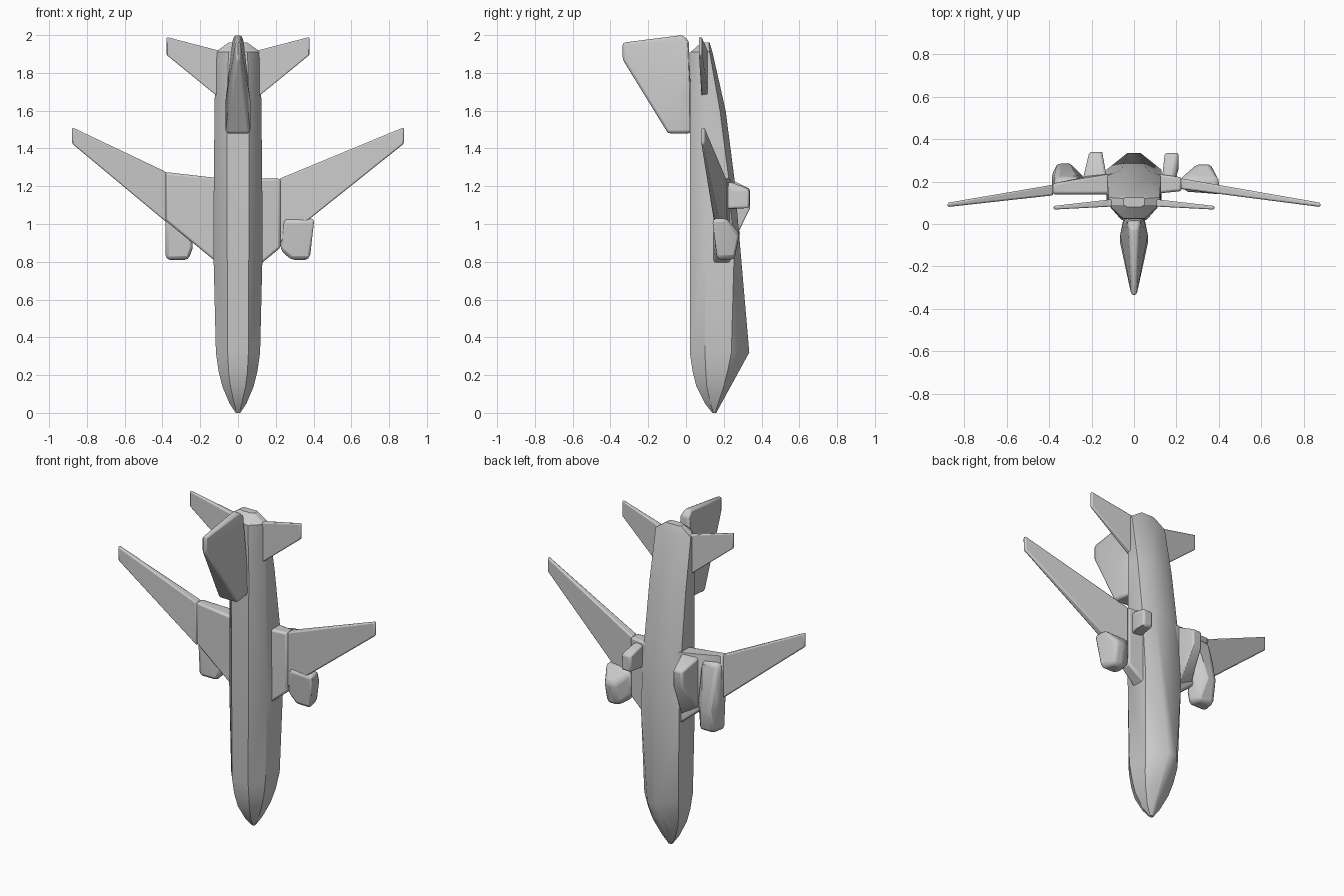
import bpy, bmesh


def hull(name, pts, bevel=0.01, mirror=False):
    """Convex solid around a few key points, with softened edges."""
    bm = bmesh.new()
    for p in pts:
        bm.verts.new(p)
    res = bmesh.ops.convex_hull(bm, input=bm.verts)
    junk = {v for v in res["geom_interior"] + res["geom_unused"]
            if isinstance(v, bmesh.types.BMVert)}
    bmesh.ops.delete(bm, geom=list(junk), context='VERTS')
    bmesh.ops.dissolve_limit(bm, angle_limit=0.03, verts=bm.verts, edges=bm.edges)
    bmesh.ops.recalc_face_normals(bm, faces=bm.faces)
    me = bpy.data.meshes.new(name)
    bm.to_mesh(me)
    bm.free()
    ob = bpy.data.objects.new(name, me)
    bpy.context.collection.objects.link(ob)
    if mirror:
        ob.modifiers.new("mirror", 'MIRROR').use_bisect_axis[0] = False
    if bevel:
        b = ob.modifiers.new("soft", 'BEVEL')
        b.width, b.segments, b.limit_method = bevel, 2, 'ANGLE'
        b.angle_limit = 0.5
    bpy.ops.object.select_all(action='DESELECT')
    ob.select_set(True)
    bpy.context.view_layer.objects.active = ob
    bpy.ops.object.shade_smooth_by_angle(angle=0.5)
    return ob


def both(pts):
    return [(s * x, y, z) for x, y, z in pts for s in (1, -1)]


def slab(sections):
    """Corner points of a wing: (x, y_min, y_max, z_low, z_high) per station."""
    pts = []
    for x, y0, y1, z0, z1 in sections:
        pts += [(x, y, z) for y in (y0, y1) for z in (z0, z1)]
    return pts


# Fuselage: (z, half width, back y, belly y, back half width, belly half width,
#            side corner y near back, side corner y near belly)
stations = [
    (0.00, 0.012, 0.14, 0.16, 0.006, 0.006, 0.145, 0.155),
    (0.05, 0.045, 0.10, 0.185, 0.02, 0.02, 0.13, 0.17),
    (0.14, 0.083, 0.055, 0.235, 0.04, 0.025, 0.11, 0.20),
    (0.22, 0.103, 0.035, 0.275, 0.05, 0.025, 0.105, 0.22),
    (0.32, 0.117, 0.02, 0.335, 0.055, 0.03, 0.10, 0.24),
    (0.85, 0.130, 0.02, 0.27, 0.06, 0.05, 0.10, 0.255),
    (1.25, 0.128, 0.02, 0.255, 0.06, 0.06, 0.10, 0.225),
    (1.60, 0.124, 0.02, 0.21, 0.06, 0.055, 0.10, 0.18),
    (1.91, 0.120, 0.025, 0.14, 0.05, 0.05, 0.09, 0.125),
    (1.96, 0.050, 0.08, 0.125, 0.03, 0.04, 0.09, 0.12),
]
body = []
for z, w, y0, y1, w0, w1, c0, c1 in stations:
    body += both([(w0, y0, z), (w1, y1, z), (w, c0, z), (w, c1, z)])
hull("fuselage", body, 0)

# Tail fin
hull("tail_fin", both([
    (0.012, -0.335, 1.96), (0.012, -0.335, 1.87), (0.02, -0.02, 2.0),
    (0.03, 0.015, 1.97), (0.065, -0.095, 1.48), (0.05, 0.025, 1.48),
    (0.065, -0.05, 1.66), (0.045, 0.025, 1.70)]), 0.015)

# Tailplanes
hull("tailplanes", slab([
    (0.09, 0.083, 0.118, 1.66, 1.915), (0.378, 0.068, 0.085, 1.895, 1.99)]),
    0.006, mirror=True)

# Outer wings
TIP = (0.878, 0.08, 0.10, 1.425, 1.512)
hull("right_wing", slab([(0.22, 0.165, 0.215, 0.90, 1.24), TIP]), 0.008)
hull("left_wing", [(-x, y, z) for x, y, z in
                   slab([(0.38, 0.135, 0.185, 1.01, 1.275), TIP])], 0.008)

# Inner wings
hull("right_wing_root", slab([(0.08, 0.14, 0.24, 0.755, 1.24),
                              (0.225, 0.155, 0.22, 0.875, 1.24)]), 0.012)
hull("left_wing_root", [(-x, y, z) for x, y, z in
                        slab([(0.08, 0.14, 0.24, 0.77, 1.24),
                              (0.22, 0.155, 0.225, 0.885, 1.24),
                              (0.385, 0.14, 0.19, 1.02, 1.275)])], 0.012)

# Engines
hull("right_engine", [
    (0.225, 0.17, 0.86), (0.28, 0.165, 0.81), (0.38, 0.165, 0.81),
    (0.29, 0.255, 0.81), (0.36, 0.255, 0.81), (0.30, 0.285, 0.95),
    (0.36, 0.285, 0.95), (0.25, 0.15, 1.03), (0.405, 0.138, 1.03),
    (0.40, 0.215, 1.03), (0.22, 0.215, 1.03), (0.225, 0.215, 0.87)], 0.02)
hull("left_engine", [
    (-0.385, 0.165, 0.81), (-0.26, 0.165, 0.81), (-0.37, 0.25, 0.81),
    (-0.27, 0.25, 0.81), (-0.235, 0.18, 0.88), (-0.36, 0.285, 0.95),
    (-0.30, 0.285, 0.95), (-0.385, 0.15, 1.03), (-0.385, 0.235, 1.0),
    (-0.24, 0.225, 1.0), (-0.375, 0.215, 1.23), (-0.26, 0.22, 1.23),
    (-0.375, 0.17, 1.23), (-0.26, 0.17, 1.23)], 0.02)

# Landing gear stubs under the wings
hull("right_gear", [
    (x, y, z) for x, y, z in slab([
        (0.135, 0.19, 0.245, 1.08, 1.22), (0.19, 0.19, 0.245, 1.08, 1.22)])] + slab([
        (0.145, 0.26, 0.335, 1.085, 1.185), (0.21, 0.26, 0.335, 1.085, 1.185)]), 0.012)
hull("left_gear", slab([
    (-0.24, 0.18, 0.215, 0.92, 1.24), (-0.13, 0.18, 0.23, 0.86, 1.24)]) + slab([
        (-0.21, 0.26, 0.34, 1.085, 1.185), (-0.15, 0.26, 0.34, 1.085, 1.185)]), 0.012)
